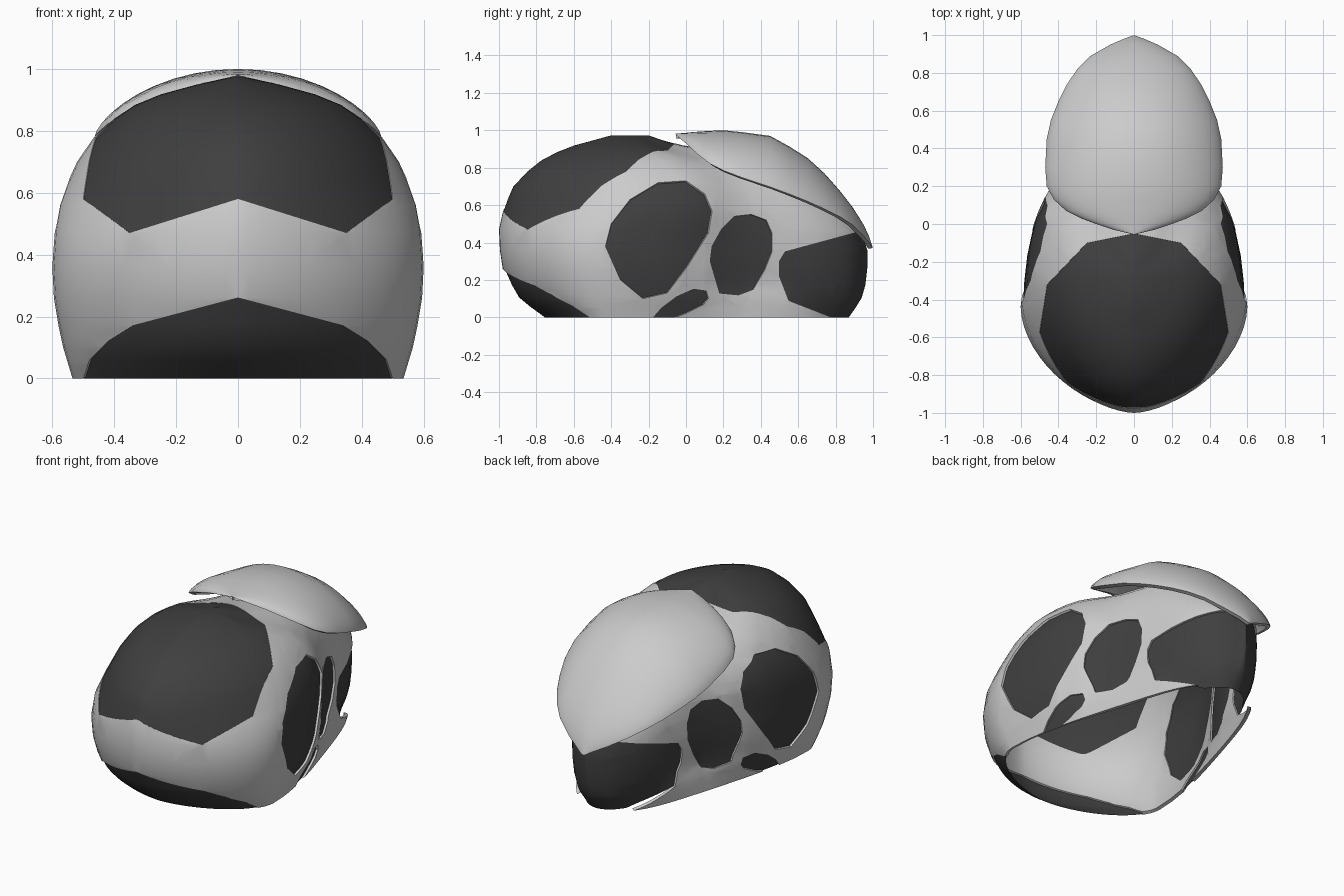
import bpy, bmesh, math
from mathutils import Vector

if "Cube" in bpy.data.objects:
    bpy.data.objects.remove(bpy.data.objects["Cube"])

dark = bpy.data.materials.new("dark_panel")
dark.diffuse_color = (0.05, 0.05, 0.05, 1)
dark.use_nodes = True
dark.node_tree.nodes["Principled BSDF"].inputs["Base Color"].default_value = dark.diffuse_color


def finish(name, bm, thick=0, mat=None):
    me = bpy.data.meshes.new(name)
    bm.to_mesh(me)
    bm.free()
    ob = bpy.data.objects.new(name, me)
    bpy.context.collection.objects.link(ob)
    if mat:
        me.materials.append(mat)
    bpy.ops.object.select_all(action='DESELECT')
    ob.select_set(True)
    bpy.context.view_layer.objects.active = ob
    bpy.ops.object.shade_smooth_by_angle(angle=math.radians(45))
    m = ob.modifiers.new("mirror", 'MIRROR')
    m.merge_threshold = 1e-4
    if thick:
        s = ob.modifiers.new("thickness", 'SOLIDIFY')
        s.thickness, s.offset = thick, -1
        e = ob.modifiers.new("crisp_rims", 'EDGE_SPLIT')
        e.split_angle = math.radians(45)
    return ob


# Half shell: stacked plan outlines (z, front y, back y, widest y, half width)
LEVELS = [(0, -.76, .88, -.42, .535), (.05, -.84, .92, -.43, .55), (.1, -.9, .95, -.43, .565),
          (.17, -.94, .97, -.44, .58), (.26, -.98, .98, -.44, .595),
          (.36, -.995, .98, -.44, .60), (.47, -1, .95, -.40, .593),
          (.56, -.98, .87, -.31, .578), (.63, -.955, .81, -.27, .552),
          (.70, -.925, .74, -.25, .52), (.78, -.85, .64, -.25, .465),
          (.84, -.775, .45, -.25, .40), (.885, -.69, .2, -.26, .335),
          (.92, -.6, -.02, -.27, .25), (.95, -.49, -.13, -.28, .14),
          (.975, -.40, -.2, -.30, .03)]
# Pinched waist behind the side windows: (distance back, width)
WAIST = [(0, 1), (.12, .985), (.23, .95), (.31, .90), (.38, .82), (.44, .74), (.525, .635),
         (.67, .535), (.8, .46), (.9, .34), (.96, .21), (1, 0)]


def waist(v):
    for (a, fa), (b, fb) in zip(WAIST, WAIST[1:]):
        if v <= b:
            return fa + (fb - fa) * (v - a) / (b - a)
    return 0


def outline(level, n=32):
    z, yf, yb, ym, w = level
    pts = []
    for i in range(n + 1):
        a = math.pi * i / n
        u = min(1, abs(math.cos(a)))
        if a < math.pi / 2:
            y, x = ym + (yf - ym) * u, w * max(0, 1 - u ** 1.8) ** .6
        else:
            y = ym + (yb - ym) * u
            full = math.sqrt(1 - u * u) * (1 - u * u * (1 - u))
            k = min(1, z / .17)  # the foot flares out below the waist
            x = w * (full + (waist(u) - full) * k)
        pts.append((0 if i in (0, n) else x, y, z))
    return pts


bm = bmesh.new()
rings = [[bm.verts.new(p) for p in outline(l)] for l in LEVELS]
for a, b in zip(rings, rings[1:]):
    for i in range(len(a) - 1):
        bm.faces.new((a[i], a[i + 1], b[i + 1], b[i]))
bm.faces.new(rings[-1])
bm.normal_update()

# Panels: name, outline chains (projection axis, inner point, points), region test, recess
PANELS = [
    ("windshield", [(2, (.1, -.5), [(0, -.05), (.25, -.1), (.46, -.32), (.5, -.57)]),
                    (1, (.2, .75), [(.5, .58), (.35, .47), (0, .58)])],
     lambda c: c.z > .4 and c.y < .2, .002),
    ("lower_front_panel", [(1, (.1, .05), [(0, .26), (.34, .17), (.42, .12), (.48, .06), (.5, 0)])],
     lambda c: c.y < -.3, .01),
    ("large_side_window", [(0, (-.15, .4), [(-.43, .38), (-.4, .5), (-.3, .63), (-.15, .72), (0, .73),
     (.1, .66), (.14, .57), (.12, .45), (0, .26), (-.1, .13), (-.23, .1), (-.35, .2), (-.43, .38)])],
     lambda c: True, .012),
    ("small_side_window", [(0, (.3, .35), [(.13, .3), (.14, .38), (.19, .47), (.26, .54), (.35, .55),
     (.43, .52), (.46, .45), (.46, .35), (.42, .25), (.36, .15), (.28, .12), (.18, .13), (.13, .3)])],
     lambda c: True, .012),
    ("wheel_panel", [(0, (0, .06), [(-.2, -.03), (-.13, .05), (-.05, .11), (.04, .15), (.11, .14),
     (.12, .1), (.08, .05), (0, .02), (-.1, -.03)])], lambda c: -.3 < c.y < .3, .012),
    ("rear_panel", [(0, (.7, .25), [(.78, 0), (.55, .09), (.5, .22), (.5, .3), (.53, .35), (.9, .45)])],
     lambda c: c.y > .3, .012),
]


def planes_of(chains):
    out = []
    for axis, mid, pts in chains:
        ax = [k for k in range(3) if k != axis]
        for p, q in zip(pts, pts[1:]):
            n2 = Vector((q[1] - p[1], p[0] - q[0])).normalized()
            if n2.dot(Vector(mid) - Vector(p)) > 0:
                n2 = -n2
            co, no = Vector((0, 0, 0)), Vector((0, 0, 0))
            for k in (0, 1):
                co[ax[k]], no[ax[k]] = p[k], n2[k]
            out.append((co, no))
    return out


def inside(planes, region):
    res = []
    for f in bm.faces:
        c = f.calc_center_median()
        if region(c) and all(no.dot(c - co) < 1e-5 for co, no in planes):
            res.append(f)
    return res


# Cut every outline into the shell, then lift the enclosed faces out as a panel
for name, chains, region, recess in PANELS:
    planes = planes_of(chains)
    faces = inside([], region)
    for k, (co, no) in enumerate(planes):
        es = {e for f in faces for e in f.edges}
        vs = {v for f in faces for v in f.verts}
        bmesh.ops.bisect_plane(bm, geom=list(vs) + list(es) + faces, dist=1e-5,
                               plane_co=co, plane_no=no)
        faces = inside(planes[:k + 1], region)
    bm.normal_update()
    pm = bmesh.new()
    made = {}
    for f in faces:
        for v in f.verts:
            if v not in made:
                c = v.co - v.normal * recess
                if name == "rear_panel":  # lower sides of the tail sit inside the foot
                    c.x -= v.normal.x * .06 * max(0, min(1, (.17 - v.co.z) / .17, (v.co.y - .55) / .2))
                c.x = 0 if v.co.x < 1e-4 else max(c.x, 0)
                c.z = 0 if v.co.z < 1e-4 else max(c.z, 0)
                made[v] = pm.verts.new(c)
        pm.faces.new([made[v] for v in f.verts])
    finish(name, pm, mat=dark)
    bmesh.ops.delete(bm, geom=faces, context='FACES')
finish("body_shell", bm, thick=.02)

# Rear hood, right half: (y, half width, rim z, crest z)
HOOD = [(-.055, .005, .978, .982), (-.03, .11, .955, .984), (0, .2, .93, .986), (.03, .28, .9, .99),
        (.07, .36, .865, .993), (.13, .425, .82, .997), (.2, .462, .785, 1), (.3, .47, .747, .99),
        (.45, .462, .697, .97), (.55, .44, .66, .915), (.65, .40, .62, .852), (.74, .355, .58, .77),
        (.82, .30, .54, .68), (.89, .23, .495, .59), (.95, .125, .435, .495), (.98, .055, .4, .43),
        (.998, .005, .37, .376)]
bm = bmesh.new()
N = 10
rows = []
for y, w, rim, crest in HOOD:
    angs = [math.pi / 2 * i / N for i in range(N + 1)]
    rows.append([bm.verts.new((w * math.sin(a), y, rim + (crest - rim) * max(0, math.cos(a)) ** 1.4))
                 for a in angs])
for a, b in zip(rows, rows[1:]):
    for i in range(N):
        bm.faces.new((a[i], a[i + 1], b[i + 1], b[i]))
finish("rear_hood", bm, thick=.025)
